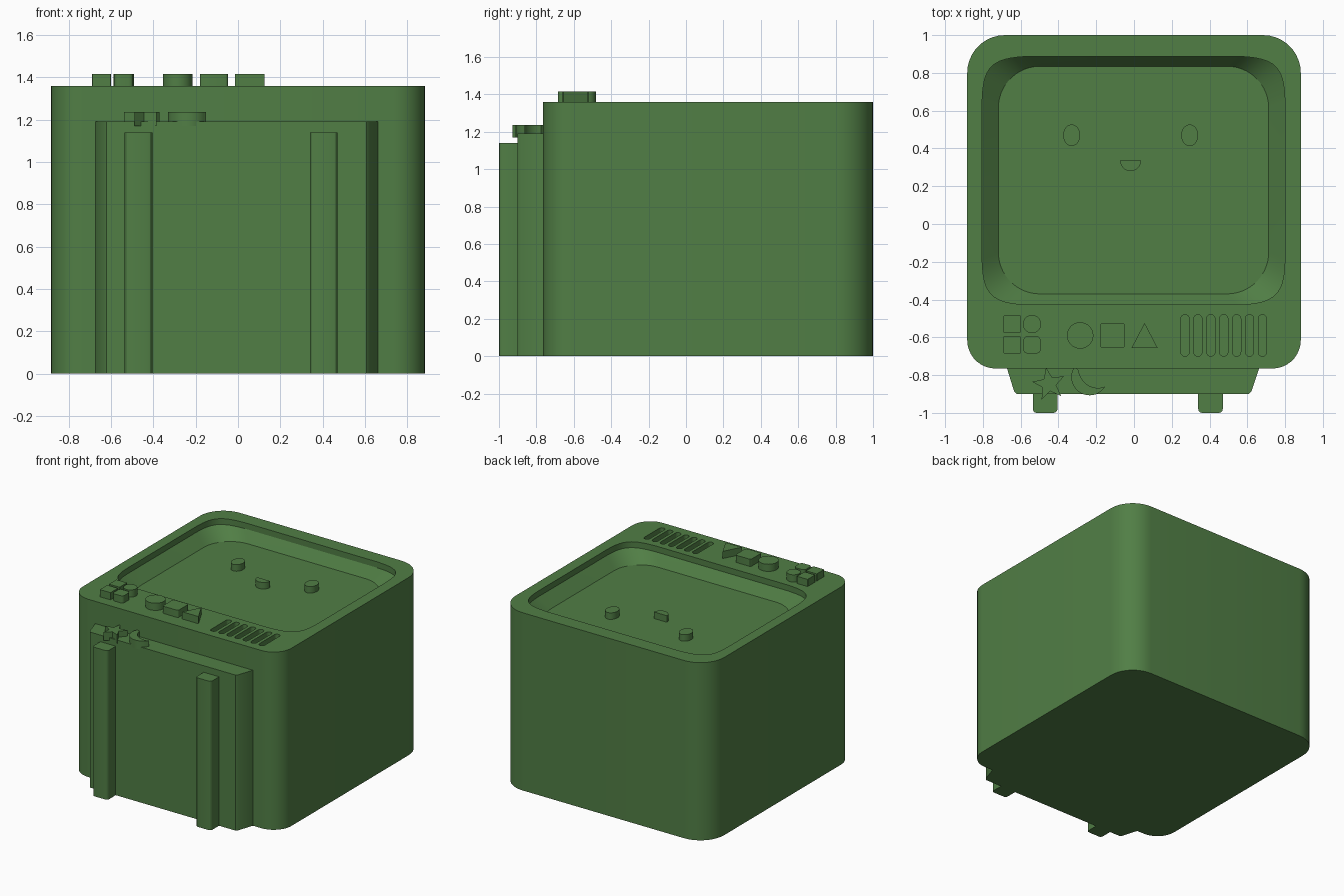
import bpy, bmesh, math

if "Cube" in bpy.data.objects:
    bpy.data.objects.remove(bpy.data.objects["Cube"])

green = bpy.data.materials.new("leaf_green")
green.diffuse_color = (0.082, 0.21, 0.06, 1)
green.use_nodes = True
green.node_tree.nodes["Principled BSDF"].inputs["Base Color"].default_value = green.diffuse_color


def loft(name, rings):
    """Closed solid through rings of equal point count, each (points, z)."""
    bm = bmesh.new()
    loops = [[bm.verts.new((x, y, z)) for x, y in pts] for pts, z in rings]
    n = len(loops[0])
    for a, b in zip(loops, loops[1:]):
        for i in range(n):
            j = (i + 1) % n
            bm.faces.new((a[i], a[j], b[j], b[i]))
    bm.faces.new(loops[0][::-1])
    bm.faces.new(loops[-1])
    bmesh.ops.recalc_face_normals(bm, faces=bm.faces[:])
    me = bpy.data.meshes.new(name)
    bm.to_mesh(me)
    bm.free()
    me.materials.append(green)
    ob = bpy.data.objects.new(name, me)
    bpy.context.collection.objects.link(ob)
    return ob


def prism(name, pts, z0, z1):
    return loft(name, [(pts, z0), (pts, z1)])


def ellipse(cx, cy, rx, ry, n=32, a0=0, a1=360, closed=True):
    m = n if closed else n - 1
    return [(cx + rx * math.cos(math.radians(a0 + (a1 - a0) * i / m)),
             cy + ry * math.sin(math.radians(a0 + (a1 - a0) * i / m))) for i in range(n)]


def rrect(x0, x1, y0, y1, r_back, r_front=None, n=8):
    rb = r_back
    rf = r_back if r_front is None else r_front
    pts = []
    for cx, cy, r, a in ((x1 - rb, y1 - rb, rb, 0), (x0 + rb, y1 - rb, rb, 90),
                         (x0 + rf, y0 + rf, rf, 180), (x1 - rf, y0 + rf, rf, 270)):
        pts += ellipse(cx, cy, r, r, n, a, a + 90, False)
    return pts


def smooth(ob):
    bpy.ops.object.select_all(action='DESELECT')
    ob.select_set(True)
    bpy.context.view_layer.objects.active = ob
    bpy.ops.object.shade_smooth_by_angle(angle=math.radians(30))


def cut(ob, cutter):
    bpy.context.view_layer.objects.active = ob
    mod = ob.modifiers.new("cut", 'BOOLEAN')
    mod.object = cutter
    mod.operation = 'DIFFERENCE'
    mod.solver = 'EXACT'
    bpy.ops.object.modifier_apply(modifier=mod.name)
    bpy.data.objects.remove(cutter)


TOP, FLOOR = 1.36, 1.235

# main rounded body
body = prism("body", rrect(-0.883, 0.883, -0.765, 1.0, 0.2, 0.15, 10), 0, TOP)

# sunken screen: short upright rim, then a slope down to the floor
floor_ring = rrect(-0.718, 0.713, -0.37, 0.835, 0.22, n=14)
open_ring = []
for x, y in floor_ring:
    u, v = (x + 0.0025) / 0.716, (y - 0.2325) / 0.6025
    k = (abs(u) ** 9 + abs(v) ** 9) ** (-1 / 9)
    open_ring.append((-0.0025 + 0.803 * u * k, 0.23 + 0.66 * v * k))
cut(body, loft("screen_cutter", [(floor_ring, FLOOR), (open_ring, 1.315), (open_ring, TOP + 0.1)]))

# speaker slots
for i in range(7):
    x = 0.27 + i * 0.0683
    cut(body, prism("slot_cutter", rrect(x - 0.022, x + 0.022, -0.7, -0.48, 0.0215, n=6),
                    TOP - 0.04, TOP + 0.1))
smooth(body)

parts = []

# front base block, tapering towards the front
parts.append(prism("base_block", [(-0.675, -0.75), (-0.672, -0.765), (-0.635, -0.885), (-0.622, -0.9),
                                  (0.607, -0.9), (0.622, -0.885), (0.662, -0.765), (0.665, -0.75)], 0, 1.19))
# two legs
for name, x in (("left_leg", -0.47), ("right_leg", 0.405)):
    parts.append(prism(name, rrect(x - 0.065, x + 0.065, -1.0, -0.88, 0.001, 0.02, 4), 0, 1.14))

# face on the screen
for name, x in (("left_eye", -0.33), ("right_eye", 0.295)):
    parts.append(prism(name, ellipse(x, 0.47, 0.045, 0.057), FLOOR - 0.02, FLOOR + 0.05))
parts.append(prism("mouth", ellipse(-0.018, 0.335, 0.055, 0.055, 17, 180, 360, False),
                   FLOOR - 0.02, FLOOR + 0.05))

# buttons on the control strip
b0, b1 = TOP - 0.02, 1.415
buttons = {
    "round_button": ellipse(-0.285, -0.59, 0.07, 0.07),
    "square_button": rrect(-0.18, -0.048, -0.656, -0.526, 0.012, n=4),
    "triangle_button": [(-0.013, -0.656), (0.125, -0.656), (0.056, -0.524)],
    "small_block_back": rrect(-0.69, -0.6, -0.575, -0.485, 0.002, n=2),
    "small_block_front": rrect(-0.69, -0.6, -0.685, -0.595, 0.002, n=2),
    "small_round_button": ellipse(-0.54, -0.53, 0.048, 0.048),
    "small_square_button": rrect(-0.585, -0.495, -0.685, -0.595, 0.02, n=5),
}
for name, pts in buttons.items():
    parts.append(prism(name, pts, b0, b1))

# star and crescent on the base block
star = []
for i in range(10):
    r = 0.09 if i % 2 == 0 else 0.038
    a = math.radians(100 + 36 * i)
    star.append((-0.45 + r * math.cos(a), -0.848 + r * math.sin(a)))
parts.append(prism("star", star, 1.17, 1.235))
outer = ellipse(-0.235, -0.81, 0.097, 0.097, 20, 145, 328, False)
inner = ellipse(-0.19, -0.765, 0.103, 0.103, 14, 292, 186, False)
parts.append(prism("crescent", outer + inner, 1.17, 1.235))

for p in parts:
    smooth(p)
